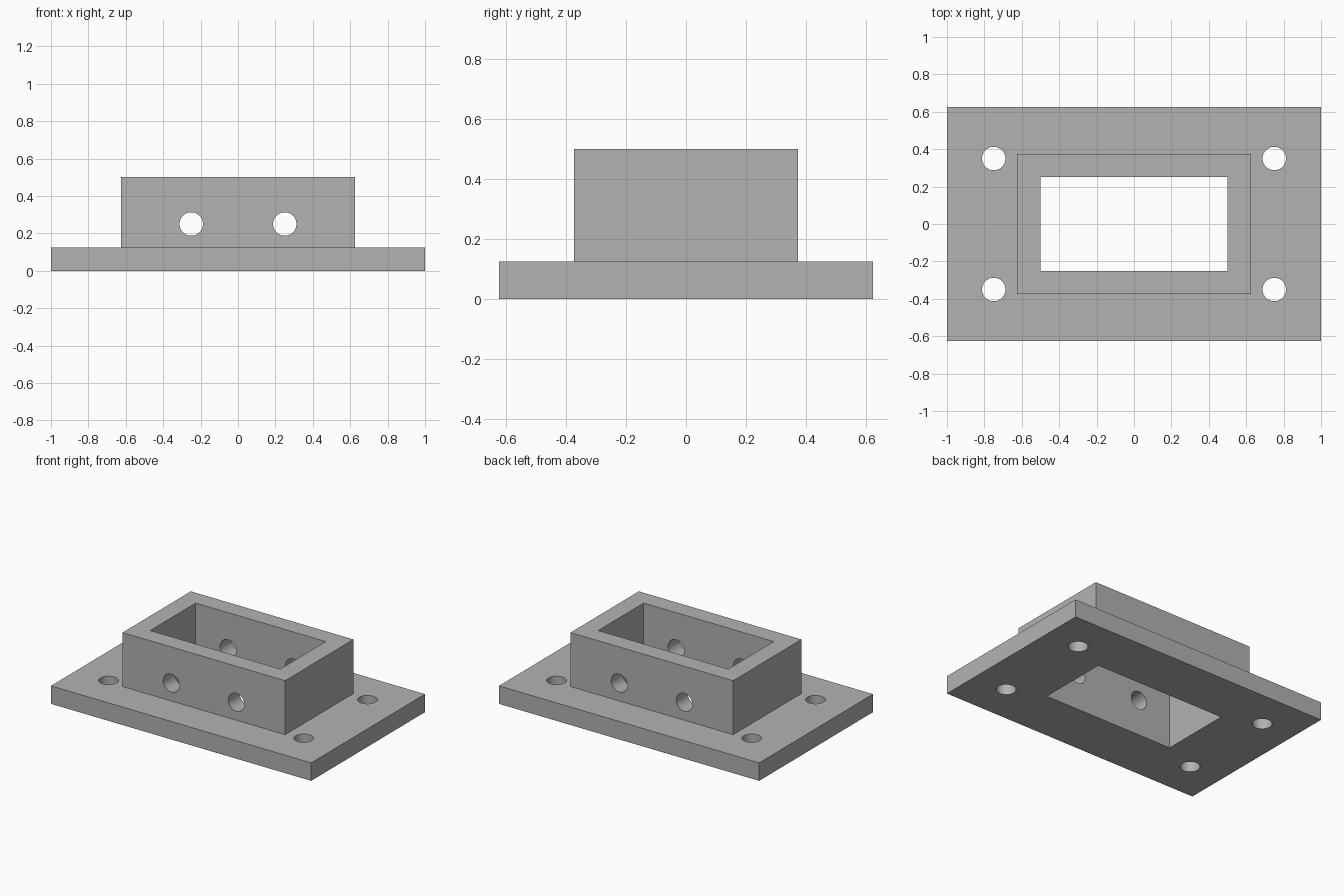
import bpy
from math import pi, radians

cube = bpy.data.objects.get("Cube")
if cube:
    bpy.data.objects.remove(cube, do_unlink=True)

grey = bpy.data.materials.new("plain grey")
grey.use_nodes = True
colour = (0.448, 0.448, 0.448, 1)
grey.diffuse_color = colour
grey.node_tree.nodes["Principled BSDF"].inputs["Base Color"].default_value = colour


def block(name, size, bottom):
    """Axis-aligned block centred on the z axis."""
    bpy.ops.mesh.primitive_cube_add(size=1, location=(0, 0, bottom + size[2] / 2))
    obj = bpy.context.object
    obj.name = name
    obj.scale = size
    bpy.ops.object.transform_apply(location=True, rotation=True, scale=True)
    obj.data.materials.append(grey)
    return obj


def drill(name, location, length, tilt=0):
    """Round cutter for a hole."""
    bpy.ops.mesh.primitive_cylinder_add(vertices=48, radius=0.0625, depth=length,
                                        location=location, rotation=(tilt, 0, 0))
    obj = bpy.context.object
    obj.name = name
    obj.data.materials.append(grey)
    bpy.ops.object.transform_apply(location=True, rotation=True, scale=True)
    return obj


def combine(target, other, operation):
    """Apply a boolean and discard the second solid."""
    mod = target.modifiers.new(operation.title(), 'BOOLEAN')
    mod.operation = operation
    mod.solver = 'EXACT'
    mod.object = other
    bpy.context.view_layer.objects.active = target
    bpy.ops.object.modifier_apply(modifier=mod.name)
    bpy.data.objects.remove(other, do_unlink=True)


# Base plate with raised rectangular collar
flange = block("flanged_socket", (2, 1.25, 0.125), 0)
combine(flange, block("collar", (1.25, 0.75, 0.45), 0.05), 'UNION')

# Rectangular opening through both
combine(flange, block("opening_cutter", (1.0, 0.5, 1), -0.25), 'DIFFERENCE')

# Four mounting holes in the plate
for x in (-0.75, 0.75):
    for y in (-0.35, 0.35):
        combine(flange, drill("bolt_hole_cutter", (x, y, 0.06), 0.5), 'DIFFERENCE')

# Two cross holes through the front and back collar walls
for x in (-0.25, 0.25):
    combine(flange, drill("cross_hole_cutter", (x, 0, 0.25), 1, pi / 2), 'DIFFERENCE')

# Smooth hole walls, crisp edges
bpy.ops.object.select_all(action='DESELECT')
flange.select_set(True)
bpy.context.view_layer.objects.active = flange
bpy.ops.object.shade_smooth_by_angle(angle=radians(30))
